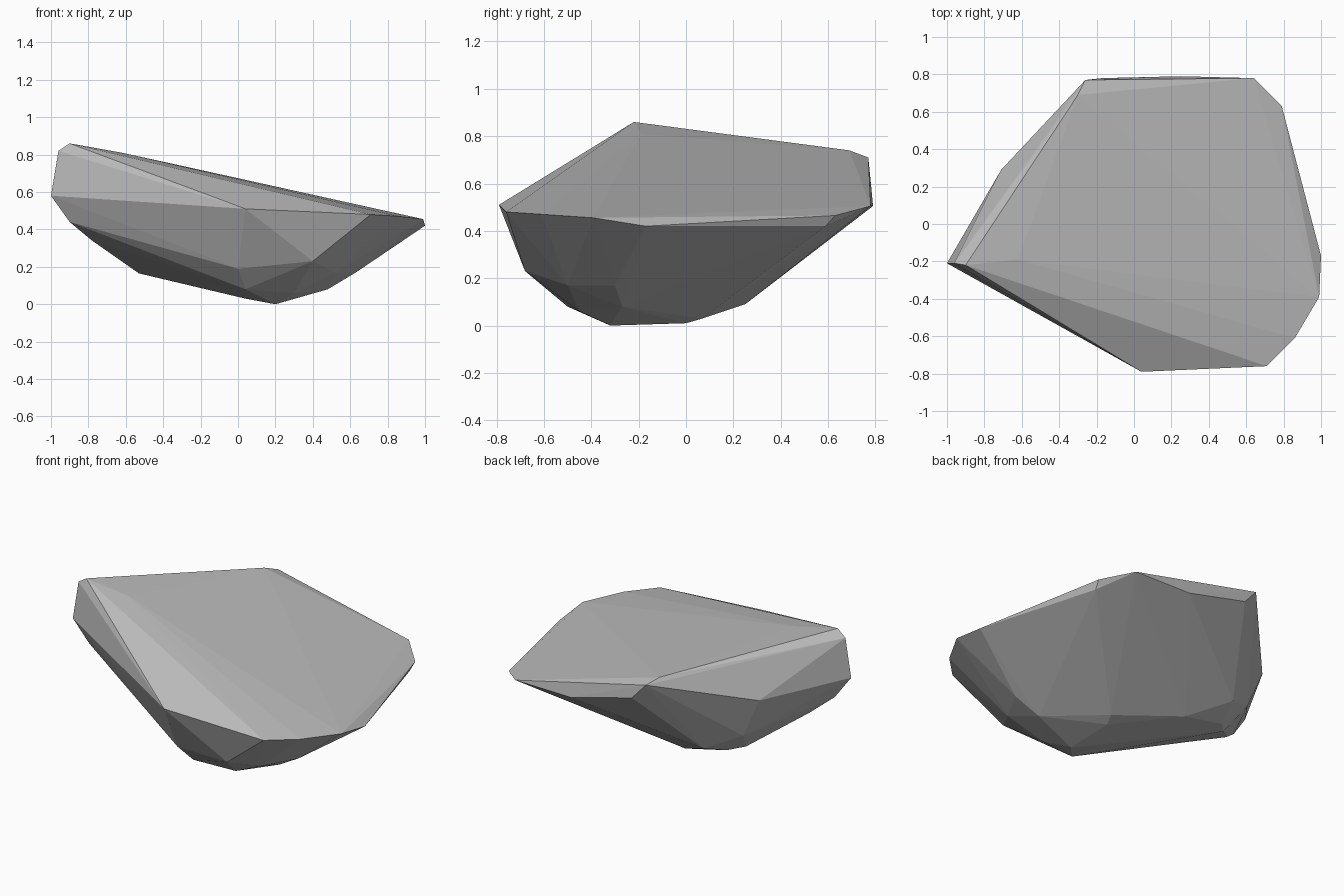
import bpy
import bmesh

# Remove the default cube only
default_cube = bpy.data.objects.get("Cube")
if default_cube:
    bpy.data.objects.remove(default_cube, do_unlink=True)


def make_material(name, colour):
    """One flat colour, shown the same in the viewport and in a render."""
    material = bpy.data.materials.new(name)
    material.use_nodes = True
    material.diffuse_color = colour
    shader = material.node_tree.nodes["Principled BSDF"]
    shader.inputs["Base Color"].default_value = colour
    return material


def make_convex_stone(name, rings, material):
    """Wrap a faceted convex skin around rings of corner points."""
    mesh = bpy.data.meshes.new(name)
    bm = bmesh.new()
    for ring in rings:
        for corner in ring:
            bm.verts.new(corner)
    hull = bmesh.ops.convex_hull(bm, input=bm.verts[:])
    # Drop any corner that ended up inside the skin
    unused = set(hull["geom_interior"]) | set(hull["geom_unused"])
    loose = [v for v in unused if isinstance(v, bmesh.types.BMVert)]
    bmesh.ops.delete(bm, geom=loose, context="VERTS")
    bmesh.ops.recalc_face_normals(bm, faces=bm.faces[:])
    for face in bm.faces:
        face.smooth = False
    bm.to_mesh(mesh)
    bm.free()
    mesh.materials.append(material)
    stone = bpy.data.objects.new(name, mesh)
    bpy.context.scene.collection.objects.link(stone)
    return stone


# Raised tip and the corners of the sloping top
crown = [(-.9, -.22, .86), (-.96, -.21, .82), (-.62, -.19, .81),
         (-.3, .69, .74), (-.26, .77, .71)]

# Widest outline, walked round from the tip
rim = [(-1, -.21, .58), (.04, -.79, .51), (.71, -.76, .48),
       (.86, -.61, .47), (.99, -.39, .455), (1, -.17, .42),
       (.78, .59, .42), (.79, .63, .465), (.64, .78, .505),
       (.25, .79, .505), (-.17, .78, .61), (-.71, .29, .55)]

# Chamfered lower sides
flank = [(-.9, -.19, .44), (-.78, -.11, .34), (-.6, .29, .3),
         (-.4, .4, .21), (.1, -.66, .27), (.4, -.68, .23),
         (0, -.6, .19), (.52, -.5, .17), (.63, -.3, .17)]

# Small rounded underside
base = [(-.53, .16, .165), (-.45, .24, .15), (-.17, .25, .09),
        (.23, .07, .03), (.2, 0, .01), (.2, -.32, 0),
        (.04, -.2, .03), (.04, -.5, .08), (.3, -.45, .06),
        (.48, -.27, .08)]

stone_grey = make_material("stone grey", (.5, .5, .5, 1))
make_convex_stone("faceted_rock", [crown, rim, flank, base], stone_grey)
